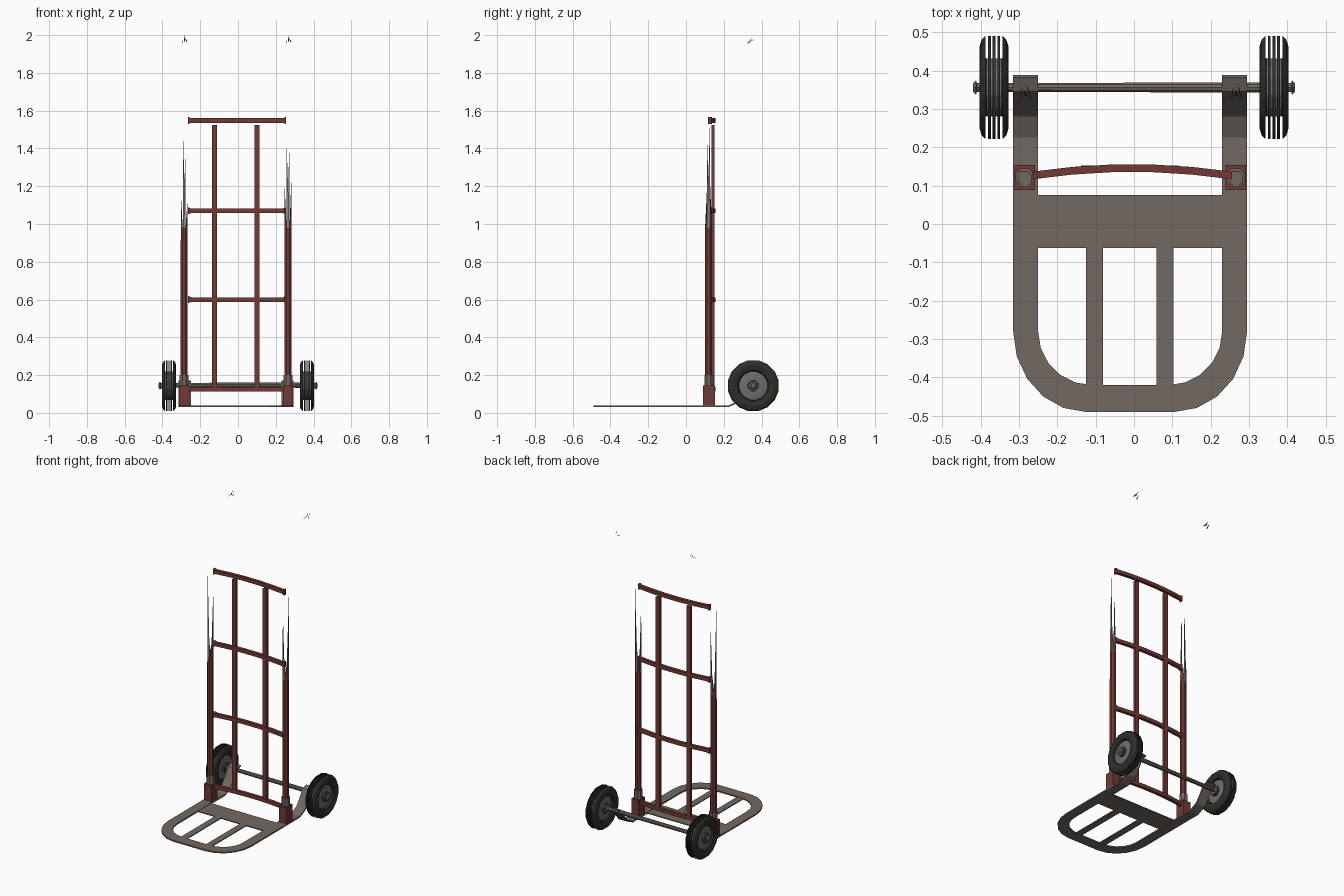
import bpy, bmesh, math, random
from mathutils import Vector

if "Cube" in bpy.data.objects:
    bpy.data.objects.remove(bpy.data.objects["Cube"])
random.seed(4)
CX = -0.01          # symmetry line of the frame
WY, WZ = 0.356, 0.144   # wheel centre


def mat(name, c):
    m = bpy.data.materials.new(name)
    m.diffuse_color = (*c, 1)
    m.use_nodes = True
    m.node_tree.nodes["Principled BSDF"].inputs["Base Color"].default_value = m.diffuse_color
    return m


RED = mat("dull red paint", (0.17, 0.042, 0.034))
GREY = mat("warm grey steel", (0.165, 0.14, 0.122))
PALE = mat("pale steel", (0.24, 0.235, 0.225))
HUB = mat("hub grey", (0.16, 0.155, 0.145))
TYRE = mat("tyre black", (0.026, 0.029, 0.023))
DARK = mat("dark metal", (0.06, 0.055, 0.052))


def make(name, verts, faces, m, recalc=True):
    me = bpy.data.meshes.new(name)
    me.from_pydata([tuple(v) for v in verts], [], faces)
    if recalc:
        bm = bmesh.new()
        bm.from_mesh(me)
        bmesh.ops.recalc_face_normals(bm, faces=bm.faces)
        bm.to_mesh(me)
        bm.free()
    me.materials.append(m)
    ob = bpy.data.objects.new(name, me)
    bpy.context.collection.objects.link(ob)
    return ob


def loft(name, sections, m):
    """Closed solid through equal-sized rings of points."""
    n = len(sections[0])
    verts = [p for s in sections for p in s]
    faces = [(i * n + j, i * n + (j + 1) % n, (i + 1) * n + (j + 1) % n, (i + 1) * n + j)
             for i in range(len(sections) - 1) for j in range(n)]
    faces += [tuple(range(n)), tuple(range(len(verts) - n, len(verts)))]
    return make(name, verts, faces, m)


def box(name, x0, x1, y0, y1, z0, z1, m):
    return loft(name, [[(x0, y0, z), (x1, y0, z), (x1, y1, z), (x0, y1, z)] for z in (z0, z1)], m)


def ring(n, r, c, axis):
    pts = []
    for i in range(n):
        a = 2 * math.pi * (i + 0.5) / n
        u, v = r * math.cos(a), r * math.sin(a)
        pts.append(Vector(c) + Vector((0, u, v) if axis == "x" else (u, v, 0)))
    return pts


def lathe(name, prof, n, c, m):
    """Solid turned about the x direction; profile is (x, radius)."""
    return loft(name, [ring(n, r, (c[0] + x, c[1], c[2]), "x") for x, r in prof], m)


# --- toe plate: one U-shaped strip whose ends rise to the axle
T = 0.009
half = []   # (outer half width, inner half width, y outer, y inner, z, thickness offset)
for y, z, dy, dz in ((0.382, 0.172, 0.006, -T), (0.345, 0.158, 0.007, -T), (0.318, 0.115, 0.008, -0.004),
                     (0.28, 0.065, 0.006, -0.007), (0.225, 0.039, 0.0, -T)):
    half.append((0.305, 0.24, y, y, z, dy, dz))
for i in range(6):
    a = i / 5 * math.pi / 2
    half.append((0.115 + 0.19 * math.cos(a), 0.10 + 0.14 * math.cos(a),
                 -0.28 - 0.21 * math.sin(a), -0.28 - 0.14 * math.sin(a), 0.039, 0, -T))
secs = []
for s, pts in ((-1, half), (1, half[::-1])):
    for o, i, yo, yi, z, dy, dz in pts:
        secs.append([(CX + s * o, yo, z), (CX + s * i, yi, z),
                     (CX + s * i, yi + dy, z + dz), (CX + s * o, yo + dy, z + dz)])
loft("toe_plate_loop", secs, GREY)
box("toe_plate_cross_panel", -0.252, 0.232, -0.062, 0.076, 0.031, 0.037, GREY)
for x in (-0.103, 0.081):
    box("toe_plate_bar", x - 0.022, x + 0.022, -0.424, -0.06, 0.031, 0.037, GREY)

# --- axle
lathe("axle", [(-0.335, 0.012), (0.335, 0.014)], 10, (0, WY, WZ + 0.003), GREY)

# --- wheels
for s in (-1, 1):
    c = (s * 0.365, WY, WZ)
    side = [(0.014, 0.074), (0.030, 0.082), (0.038, 0.108), (0.032, 0.128), (0.022, 0.137)]
    strips = [side, [(-x, r) for x, r in side]]
    strips += [[(x - 0.0035, 0.137), (x + 0.0035, 0.137)] for x in (-0.012, 0.0, 0.012)]
    verts, faces, n = [], [], 16
    for st in strips:                      # shoulders and separate tread ribs
        for k, (x, r) in enumerate(st):
            b = len(verts)
            verts += ring(n, r, (c[0] + x, c[1], c[2]), "x")
            if k:
                faces += [(b - n + j, b - n + (j + 1) % n, b + (j + 1) % n, b + j) for j in range(n)]
    make("tyre", verts, faces, TYRE)
    lathe("wheel_rim", [(-0.022, 0.05), (-0.018, 0.078), (0.018, 0.078), (0.022, 0.05)], 12, c, HUB)
    lathe("hub_boss", [(-0.036, 0.032), (0.036, 0.032)], 8, c, DARK)
    lathe("hub_collar", [(-0.038, 0.024), (0.038, 0.024)], 8, c, HUB)
    lathe("axle_nut", [(s * 0.03, 0.014), (s * 0.045, 0.014), (s * 0.047, 0.022), (s * 0.055, 0.012)],
          6, c, HUB)

# --- upright rails
for s in (-1, 1):
    x, y = CX + s * 0.275, 0.121
    box("rail_boot", x - 0.027, x + 0.027, 0.089, 0.154, 0.038, 0.145, RED)
    loft("rail_sleeve", [ring(8, 0.026, (x, y, z), "z") for z in (0.14, 0.20)], GREY)
    n, top = 8, 0.98
    a = ring(n, 0.0205, (x, y - 0.002, 0.19), "z")
    b = ring(n, 0.0195, (x, y - 0.002, top), "z")
    make("rail_tube", a + b, [(j, (j + 1) % n, n + (j + 1) % n, n + j) for j in range(n)], RED)
    # the tube breaks up into long slivers towards the top
    for m, lo, hi, k in ((RED, 1.08, 1.30, 0), (PALE, 1.38, 1.55, 1)):
        v, f = [], []
        for j in range(k, n, 2):
            p, q = b[j], b[(j + 1) % n]
            tip = (p if j % 4 < 2 else q).copy()
            tip.z = random.uniform(lo, hi)
            f.append((len(v), len(v) + 1, len(v) + 2))
            v += [p, q, tip]
        make("rail_sliver", v, f, m, False)
    # fragments of the swept-back handle ends
    v, f = [], []
    for dx, y0, z0, y1, z1 in ((-0.014, 0.325, 1.955, 0.36, 1.975), (0.0, 0.335, 1.965, 0.35, 2.0),
                               (0.012, 0.33, 1.962, 0.365, 1.985)):
        f.append((len(v), len(v) + 1, len(v) + 2))
        v += [(x + dx, y0, z0), (x + dx + 0.006, y0, z0 + 0.004), (x + dx * 0.4, y1, z1)]
    make("handle_tip", v, f, DARK, False)


# --- bowed cross bars with flared ends, and two vertical slats
def cross_bar(z, h):
    secs = []
    for t in (-1, -0.93, -0.6, -0.2, 0.2, 0.6, 0.93, 1):
        x, y = -0.005 + 0.26 * t, 0.146 - 0.02 * t * t
        e = h * (1.6 if abs(t) == 1 else 1)
        secs.append([(x, y - 0.010, z - e), (x, y + 0.010, z - e), (x, y + 0.010, z + e), (x, y - 0.010, z + e)])
    loft("cross_bar", secs, RED)


for z in (0.125, 0.60, 1.07, 1.548):
    cross_bar(z, 0.012)
for x in (-0.124, 0.101):
    box("back_slat", x - 0.014, x + 0.014, 0.134, 0.152, 0.125, 1.525, RED)
